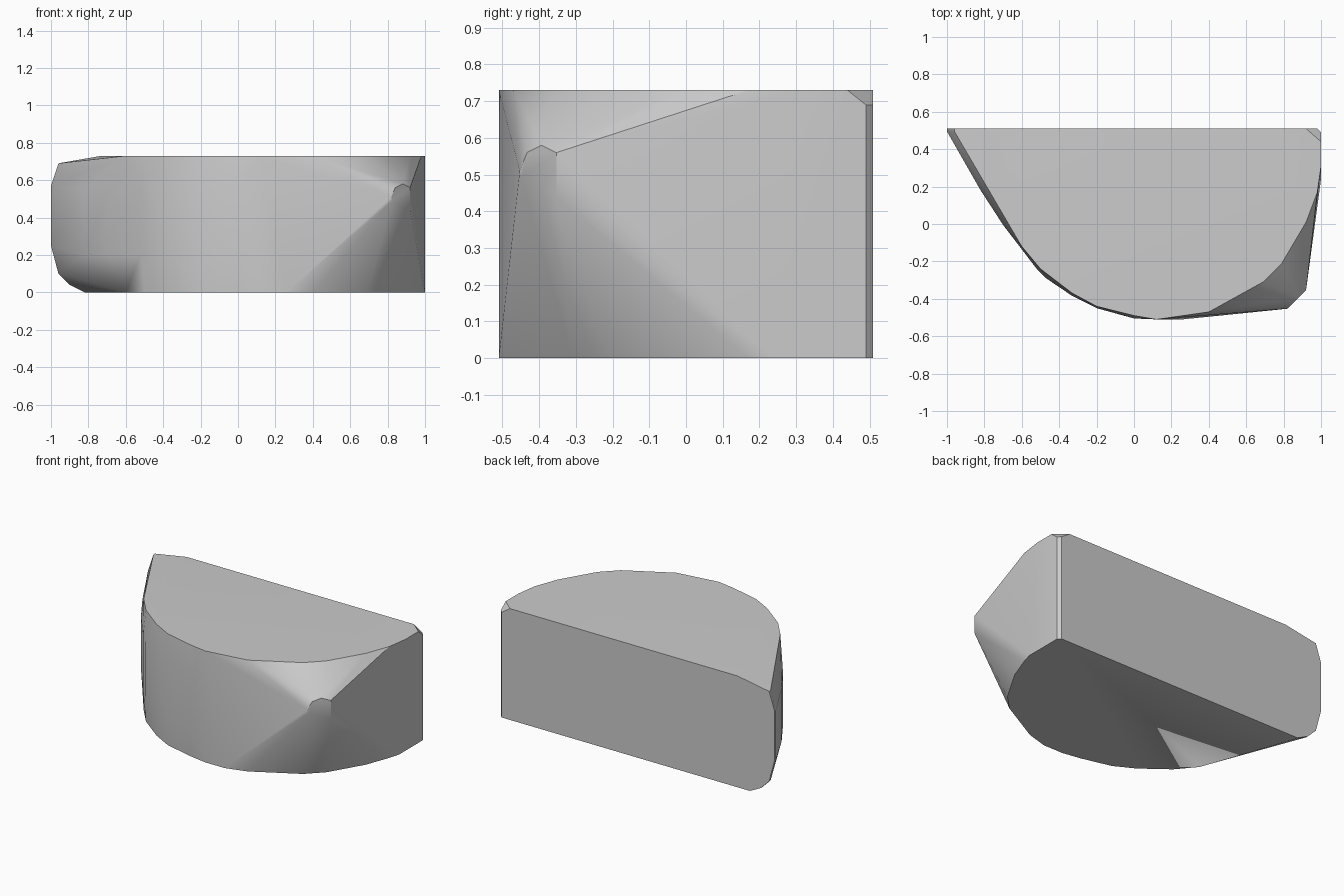
import bpy
import bmesh
import math

default_cube = bpy.data.objects.get("Cube")
if default_cube:
    bpy.data.objects.remove(default_cube, do_unlink=True)

HEIGHT = 0.73
BACK = 0.51


def make_material(name, colour):
    material = bpy.data.materials.new(name)
    material.use_nodes = True
    material.diffuse_color = colour
    shader = material.node_tree.nodes["Principled BSDF"]
    shader.inputs["Base Color"].default_value = colour
    return material


def at_height(outline, z):
    return [(x, y, z) for x, y in outline]


def convex_object(name, points, material):
    """Wrap the section points in a faceted convex shell."""
    mesh = bpy.data.meshes.new(name)
    bm = bmesh.new()
    for point in points:
        bm.verts.new(point)
    hull = bmesh.ops.convex_hull(bm, input=bm.verts[:])
    loose = set(hull["geom_interior"]) | set(hull["geom_unused"])
    spare = [item for item in loose if isinstance(item, bmesh.types.BMVert)]
    bmesh.ops.delete(bm, geom=spare, context="VERTS")
    bmesh.ops.dissolve_limit(bm, angle_limit=math.radians(0.5),
                             verts=bm.verts[:], edges=bm.edges[:])
    bmesh.ops.recalc_face_normals(bm, faces=bm.faces[:])
    bm.to_mesh(mesh)
    bm.free()
    mesh.materials.append(material)
    shell = bpy.data.objects.new(name, mesh)
    bpy.context.collection.objects.link(shell)
    return shell


# Bowed front rim, shared by the top and bottom faces
rim = [(1, 0.31), (0.98, 0.17), (0.92, 0.01), (0.79, -0.21), (0.69, -0.31),
       (0.4, -0.47), (0.12, -BACK), (0, -0.49), (-0.2, -0.44),
       (-0.33, -0.37), (-0.5, -0.24), (-0.6, -0.12)]
points = at_height(rim, HEIGHT) + at_height(rim, 0)
points += at_height([(0.26, -BACK), (1, 0.24)], 0)

# Slightly fuller belly of the left half of the wall
belly = [(0, -0.505), (-0.2, -0.45), (-0.33, -0.385), (-0.47, -0.29),
         (-0.52, -0.24), (-0.7, -0.005), (-0.82, 0.18)]
for level in (0.2, 0.55):
    points += at_height(belly, level)

# Rounded narrow end against the flat back
end_profile = [(-0.82, 0), (-0.9, 0.04), (-0.96, 0.1), (-1, 0.25),
               (-1, 0.57), (-0.96, 0.69), (-0.73, HEIGHT)]
for depth in (BACK, BACK - 0.015):
    points += [(x, depth, z) for x, z in end_profile]

# Chamfered back corner with its clipped top
for level in (0, 0.69):
    points += at_height([(0.98, BACK), (1, 0.49)], level)
points += at_height([(0.92, BACK), (1, 0.44)], HEIGHT)

# Small flat nose standing out of the front corner
nose = [(0.82, 0.51), (0.84, 0.56), (0.88, 0.58), (0.92, 0.56),
        (0.92, 0.44), (0.825, 0.49)]
points += [(x, x - 1.273, z) for x, z in nose]

grey = make_material("plain grey", (0.6, 0.6, 0.6, 1))
body = convex_object("faceted_body", points, grey)

# Soft facets with crisp borders
bpy.ops.object.select_all(action="DESELECT")
body.select_set(True)
bpy.context.view_layer.objects.active = body
bpy.ops.object.shade_smooth_by_angle(angle=math.radians(30))
